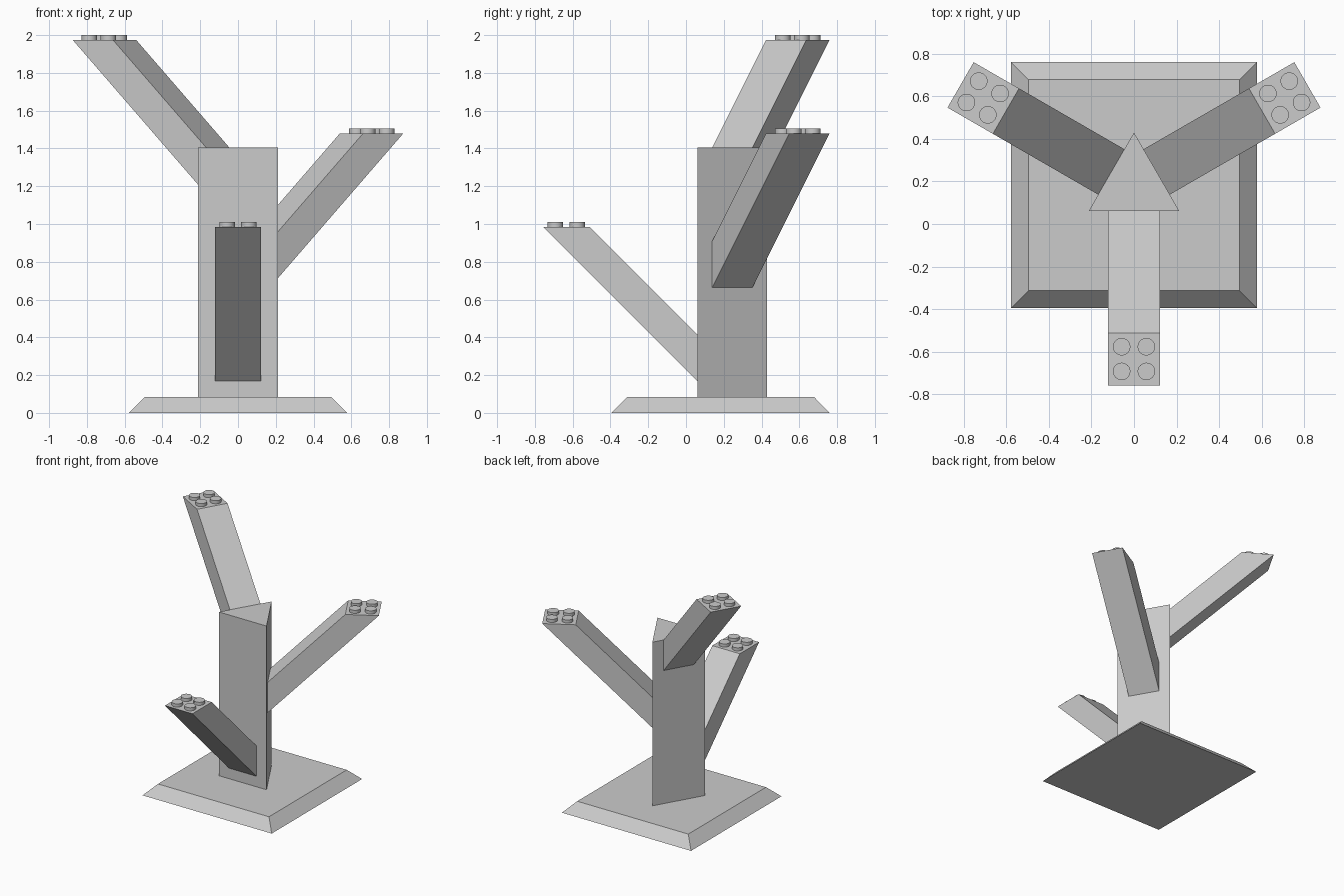
import bpy, bmesh
from math import radians, sin, cos
from mathutils import Matrix, Vector

cube = bpy.data.objects.get("Cube")
if cube:
    bpy.data.objects.remove(cube, do_unlink=True)

grey = bpy.data.materials.new("light grey")
grey.use_nodes = True
colour = (0.6, 0.6, 0.6, 1)
grey.diffuse_color = colour
grey.node_tree.nodes["Principled BSDF"].inputs["Base Color"].default_value = colour

AXIS_Y = 0.183       # pillar and base share this centre
INNER = 0.123        # distance from axis to each pillar face, and arm half width
REACH, ARM_TOP = 0.94, 0.694


def finish(name, bm):
    bmesh.ops.recalc_face_normals(bm, faces=bm.faces)
    mesh = bpy.data.meshes.new(name)
    bm.to_mesh(mesh)
    bm.free()
    mesh.materials.append(grey)
    obj = bpy.data.objects.new(name, mesh)
    bpy.context.collection.objects.link(obj)
    return obj


def loft(name, lower, upper):
    """Solid between two matching rings of points."""
    bm = bmesh.new()
    a = [bm.verts.new(p) for p in lower]
    b = [bm.verts.new(p) for p in upper]
    bm.faces.new(a)
    bm.faces.new(b)
    n = len(a)
    for i in range(n):
        j = (i + 1) % n
        bm.faces.new((a[i], a[j], b[j], b[i]))
    return finish(name, bm)


def square(half, z):
    return [(sx * half, AXIS_Y + sy * half, z)
            for sx, sy in ((-1, -1), (1, -1), (1, 1), (-1, 1))]


def triangle(z):
    return [(2 * INNER * cos(radians(a)), AXIS_Y + 2 * INNER * sin(radians(a)), z)
            for a in (90, 210, 330)]


# Bevelled base and three-sided pillar
loft("base", square(0.577, 0), square(0.496, 0.083))
loft("pillar", triangle(0.083), triangle(1.405))


# Slanted arms, each with four studs on its flat end
def arm(name, angle, top):
    turn = Matrix.Translation((0, AXIS_Y, 0)) @ Matrix.Rotation(radians(angle), 4, "Z")
    profile = [(INNER, top - REACH + INNER), (REACH, top),
               (ARM_TOP, top), (INNER, top - ARM_TOP + INNER)]
    sides = [[turn @ Vector((r, s * INNER, z)) for r, z in profile] for s in (-1, 1)]
    loft(name + "_arm", *sides)

    bm = bmesh.new()
    for r in (-0.058, 0.058):
        for t in (-0.058, 0.058):
            spot = Vector(((REACH + ARM_TOP) / 2 + r, t, top + 0.0125))
            bmesh.ops.create_cone(bm, cap_ends=True, segments=32, radius1=0.041,
                                  radius2=0.041, depth=0.025,
                                  matrix=turn @ Matrix.Translation(spot))
    studs = finish(name + "_studs", bm)
    bpy.ops.object.select_all(action="DESELECT")
    studs.select_set(True)
    bpy.context.view_layer.objects.active = studs
    bpy.ops.object.shade_smooth_by_angle(angle=radians(40))


arm("front", -90, 0.985)
arm("left", 30, 1.48)
arm("right", 150, 1.975)
